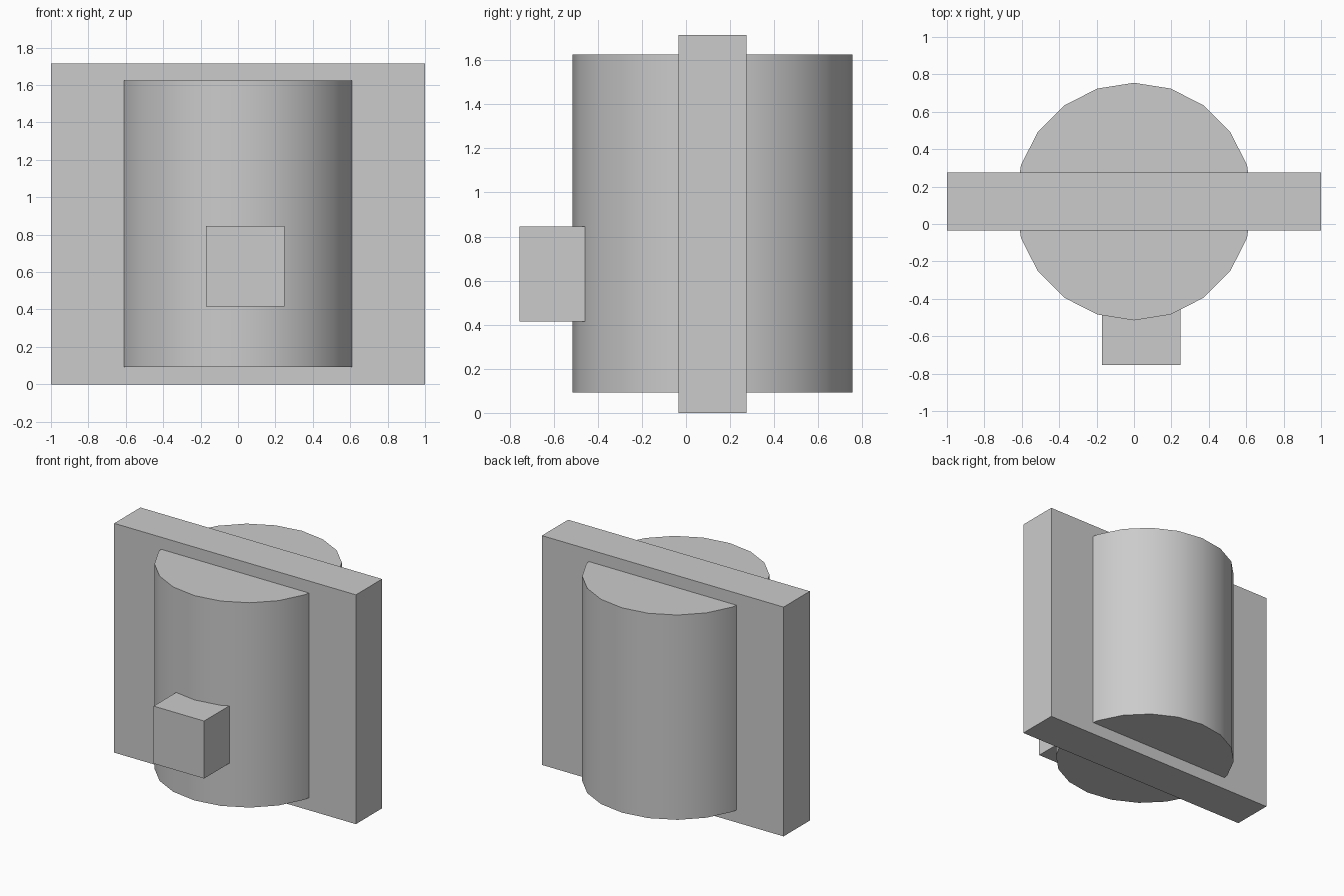
import bpy
from math import radians

if "Cube" in bpy.data.objects:
    bpy.data.objects.remove(bpy.data.objects["Cube"])


def box(name, x, y, z):
    """Box from (min, max) ranges on each axis."""
    bpy.ops.mesh.primitive_cube_add(size=1)
    ob = bpy.context.object
    ob.name = name
    for v in ob.data.vertices:
        v.co = [r[0] + (c + 0.5) * (r[1] - r[0]) for r, c in zip((x, y, z), v.co)]
    return ob


# Upright slab running through the drum
box("slab", (-1.0, 1.0), (-0.035, 0.275), (0.0, 1.715))

# Twenty-sided drum, smooth around with sharp rims
z0, z1 = 0.093, 1.625
bpy.ops.mesh.primitive_cylinder_add(vertices=20, radius=0.635, depth=z1 - z0,
                                    location=(0, 0.12, (z0 + z1) / 2))
drum = bpy.context.object
drum.name = "drum"
bpy.ops.object.shade_smooth_by_angle(angle=radians(30))

# Small block on the front, sunk into the drum
box("front_block", (-0.17, 0.248), (-0.755, -0.34), (0.415, 0.845))
